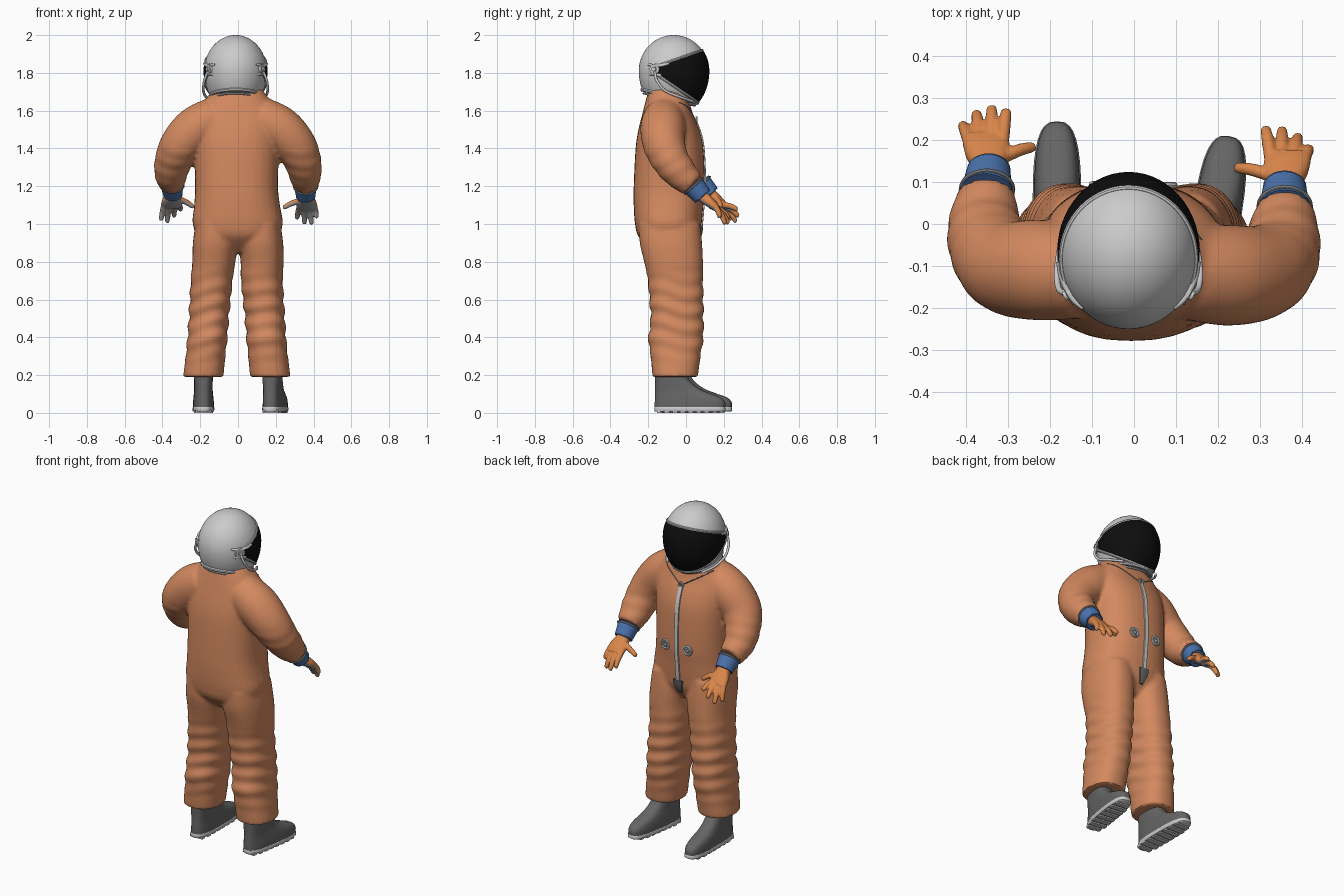
import bpy, bmesh, math
from mathutils import Vector as V
from mathutils.bvhtree import BVHTree

if "Cube" in bpy.data.objects:
    bpy.data.objects.remove(bpy.data.objects["Cube"])


def mat(name, r, g, b):
    m = bpy.data.materials.new(name)
    m.diffuse_color = (r, g, b, 1)
    m.use_nodes = True
    m.node_tree.nodes["Principled BSDF"].inputs["Base Color"].default_value = m.diffuse_color
    return m


ORANGE = mat("suit orange", 0.65, 0.25, 0.115)
GLOVE = mat("glove orange", 0.70, 0.24, 0.07)
BLUE = mat("cuff blue", 0.07, 0.17, 0.42)
DARK = mat("dark grey", 0.13, 0.13, 0.13)
MID = mat("mid grey", 0.35, 0.35, 0.35)
BLACK = mat("visor black", 0.004, 0.004, 0.004)
X, Y = V((1, 0, 0)), V((0, 1, 0))


def finish(name, bm, m=None):
    me = bpy.data.meshes.new(name)
    bm.to_mesh(me)
    bm.free()
    ob = bpy.data.objects.new(name, me)
    bpy.context.collection.objects.link(ob)
    if m:
        me.materials.append(m)
    return ob


def spline(rows, k=6):
    """Catmull-Rom resampling of equal-length rows."""
    out = []
    for i in range(len(rows) - 1):
        a, b, c, d = (rows[max(0, min(len(rows) - 1, i + j))] for j in (-1, 0, 1, 2))
        for s in range(k):
            t = s / k
            out.append([0.5 * (2 * q + (r - p) * t + (2 * p - 5 * q + 4 * r - w) * t * t
                               + (3 * q - p - 3 * r + w) * t ** 3) for p, q, r, w in zip(a, b, c, d)])
    return out + [list(rows[-1])]


def loft(name, rings, m=None, n=32, p=2.0):
    """Skin of superellipse rings given as (centre, half axis u, half axis v)."""
    bm = bmesh.new()
    f = lambda q: math.copysign(abs(q) ** (2 / p), q)
    loops = [[bm.verts.new(c + u * f(math.cos(i * math.tau / n)) + v * f(math.sin(i * math.tau / n)))
              for i in range(n)] for c, u, v in rings]
    for a, b in zip(loops, loops[1:]):
        for i in range(n):
            bm.faces.new((a[i], a[(i + 1) % n], b[(i + 1) % n], b[i]))
    bm.faces.new(loops[0][::-1])
    bm.faces.new(loops[-1])
    bmesh.ops.recalc_face_normals(bm, faces=bm.faces)
    return finish(name, bm, m)


def stack(name, rows, m=None, p=2.0, k=6):
    """Loft of horizontal sections given as (z, x0, x1, y0, y1)."""
    return loft(name, [(V(((a + b) / 2, (c + d) / 2, z)), X * (b - a) / 2, Y * (d - c) / 2)
                       for z, a, b, c, d in spline(rows, k)], m, p=p)


def tube(name, rows, m=None, n=12, k=4):
    """Tube through (x, y, z, radius) rows."""
    rows = spline(rows, k)
    pts = [V(r[:3]) for r in rows]
    u, rings = None, []
    for i, c in enumerate(pts):
        t = (pts[min(i + 1, len(pts) - 1)] - pts[max(i - 1, 0)]).normalized()
        u = t.orthogonal() if u is None else u - t * u.dot(t)
        u.normalize()
        rings.append((c, u * rows[i][3], t.cross(u) * rows[i][3]))
    return loft(name, rings, m, n)


def fuse(name, parts, voxel, smooth):
    """Merge closed parts to one continuous skin."""
    bm = bmesh.new()
    for o in parts:
        bm.from_mesh(o.data)
        bpy.data.objects.remove(o)
    ob = finish(name, bm)
    r = ob.modifiers.new("remesh", 'REMESH')
    r.mode, r.voxel_size = 'VOXEL', voxel
    s = ob.modifiers.new("smooth", 'SMOOTH')
    s.iterations = smooth
    me = bpy.data.meshes.new_from_object(ob.evaluated_get(bpy.context.evaluated_depsgraph_get()))
    ob.modifiers.clear()
    ob.data = me
    me.materials.clear()
    return ob


# suit: torso, legs and arms
parts = [stack("torso", [(0.85, -.08, .08, -.17, .02), (0.93, -.20, .20, -.25, .072), (1.0, -.24, .237, -.27, .083),
                         (1.1, -.232, .222, -.277, .092), (1.2, -.227, .212, -.277, .10), (1.4, -.23, .217, -.267, .092),
                         (1.5, -.23, .225, -.252, .07), (1.58, -.22, .22, -.232, .037), (1.64, -.18, .18, -.217, .02),
                         (1.69, -.145, .145, -.203, 0), (1.72, -.12, .12, -.19, -.01)], p=2.4)]
for s, dx in ((-1, 0), (1, -.013)):
    rows = [(1.0, .02, .225, -.25, .075), (.9, .003, .239, -.245, .085), (.8, .014, .242, -.222, .09),
            (.7, .029, .25, -.202, .09), (.5, .05, .26, -.187, .092), (.4, .057, .267, -.2, .092),
            (.3, .067, .277, -.187, .077), (.19, .077, .291, -.178, .063)]
    rows = [(z, *sorted((s * a + (dx if z < .8 else 0), s * b + (dx if z < .8 else 0))), c, d)
            for z, a, b, c, d in rows]
    parts.append(stack("leg", rows, p=2.3))
HANDS = {-1: (V((-.35, .075, 1.215)), V((-.345, .132, 1.155))), 1: (V((.358, .035, 1.207)), V((.358, .09, 1.145)))}
for s in (-1, 1):
    w, fw = HANDS[s][0], .025 if s < 0 else 0
    parts.append(tube("arm", [(s * .12, -.115, 1.565, .11), (s * .22, -.122 + fw / 2, 1.505, .12),
                              (s * .30, -.115 + fw / 2, 1.42, .112), (s * .342, -.08 + fw, 1.335, .099),
                              (s * .355, -.025 + fw, 1.265, .087), (*w, .068)], n=28, k=6))
suit = fuse("flight_suit", parts, .0115, 4)
suit.data.materials.append(ORANGE)
# cloth folds on the legs and elbows
moves = []
for v in suit.data.vertices:
    x, y, z = v.co
    a = math.atan2(y + .06, x - math.copysign(.16, x))
    d = 0
    if .24 < z < .78:
        d = .0048 * math.sin(math.pi * (z - .24) / .54) * math.sin(z * 70 + 1.1 * math.sin(a + x * 4) + math.sin(2 * a))
    elif abs(x) > .25 and 1.18 < z < 1.45:
        d = .0015 * math.sin(math.pi * (z - 1.18) / .27) * math.sin((z - .6 * y) * 70 + 9 * x)
    moves.append(v.co + v.normal * d)
for v, c in zip(suit.data.vertices, moves):
    v.co = c
skin = BVHTree.FromPolygons([v.co[:] for v in suit.data.vertices], [p.vertices[:] for p in suit.data.polygons])


def chest(x, z):
    hit = skin.ray_cast(V((x, 2, z)), -Y)[0]
    return hit or V((x, 0, z))


# zip, pull ring, crotch patch, neckline cord
zs = [.97 + .03 * i for i in range(20)]
loft("zip", [(chest(-.005, z), X * .013, Y * .007) for z in zs], None, 8, 5)
loft("crotch_patch", [(chest(-.003, z), X * w, Y * .009)
                      for z, w in ((.985, .032), (.965, .031), (.945, .026), (.92, .018), (.9, .012))], DARK, 12, 4)
cord = [chest(x, 1.545 + abs(x) * .62) for x in [i * .02 - .16 for i in range(17)]]
tube("neckline_cord", [(*c, .003) for c in cord], DARK, 6, 1)


def ring(name, c, r, thick, m, plane=(X, V((0, 0, 1)))):
    tube(name, [(*(c + plane[0] * r * math.cos(t) + plane[1] * r * math.sin(t)), thick)
                for t in [i * math.tau / 24 for i in range(25)]], m, 8, 1)


ring("zip_pull", chest(-.005, 1.55) + Y * .006, .014, .006, None)
for x in (-.075, .072):
    c = chest(x, 1.185)
    ring("hose_port_rim", c, .024, .008, None)
    ring("hose_port_inner", c, .011, .006, MID)
    tube("hose_port", [(*(c - Y * .01), .024), (*(c + Y * .003), .024)], None, 20, 1)

# cuffs and gloves
TIPS = {-1: [(-.303, .274, 1.075), (-.338, .28, 1.04), (-.375, .266, 1.01), (-.408, .237, 1.02), (-.235, .185, 1.09)],
        1: [(.312, .23, 1.03), (.352, .227, 1.002), (.39, .21, 1.0), (.417, .18, 1.035), (.239, .135, 1.085)]}
for s, (a, b) in HANDS.items():
    d = (b - a).normalized()
    tube("cuff", [(*a, .062), (*(b - d * .004), .051)], BLUE, 28, 1)
    n = X.cross(d).normalized()
    ring("cuff_seam", a + d * .01, .063, .0045, MID, (X, n))
    ring("cuff_edge", b - d * .004, .048, .004, BLUE, (X, n))
    kn = b + V((s * .008, .074, -.062))
    d = (kn - b).normalized()
    n = X.cross(d).normalized()
    n = n if n.z > 0 else -n
    hand = [loft("palm", [(b + d * t, X * rx, n * ry) for t, rx, ry in
                          ((-.02, .04, .034), (.01, .041, .031), (.04, .052, .028), (.075, .056, .024), (.1, .054, .018))], p=2.4)]
    for i, tip in enumerate(TIPS[s]):
        tip = V(tip)
        base = kn + X * s * (-.039 + .026 * i) - d * .015 if i < 4 else b + d * .03 - X * s * .027
        mid = base.lerp(tip, .55) + n * .006
        hand.append(tube("finger", [(*base, .0165), (*mid, .0155), (*base.lerp(tip, .93), .0125), (*tip, .007)], n=10))
    glove = fuse("glove", hand, .005, 3)
    glove.data.materials.append(GLOVE)
    glove.data.materials.append(MID)
    for f in glove.data.polygons:
        f.material_index = int(f.normal.dot(n) < -.6)

# boots: upper, sole and tread bars
for s, x, y, turn, length in ((-1, -.183, .004, 0, 1), (1, .192, -.014, -.15, .94)):
    made = [stack("boot", [(.02, -.055, .055, -.163, .237), (.055, -.055, .055, -.163, .238), (.08, -.053, .053, -.162, .215),
                           (.1, -.051, .051, -.161, .165), (.12, -.049, .049, -.16, .11), (.15, -.049, .049, -.16, .06),
                           (.19, -.05, .05, -.16, .025), (.25, -.052, .052, -.16, .01)], DARK, 2.8, 4),
            stack("sole", [(.007, -.054, .054, -.162, .234), (.011, -.057, .057, -.165, .24),
                           (.026, -.058, .058, -.165, .24), (.03, -.056, .056, -.163, .238)], None, 2.9, 1)]
    for i in range(8):
        ty, w = -.145 + i * .045, .042 if i in (0, 7) else .05
        made.append(stack("tread_bar", [(0, -w, w, ty, ty + .03), (.014, -w, w, ty, ty + .03)], None, 12, 1))
    for o in made:
        o.location, o.rotation_euler, o.scale = (x, y, 0), (0, 0, turn), (1, length, 1)

# helmet shell and visor
HC = V((-.013, -.065, 1.81))


def dome(scale):
    bm = bmesh.new()
    bmesh.ops.create_uvsphere(bm, u_segments=56, v_segments=36, radius=1)
    for v in bm.verts:
        x, y, z = v.co * scale
        v.co = HC + V((x * .166, y * .185, z * (.19 if z > 0 else .23)))
    return bm


def cut(bm, y, z, slope, up):
    bmesh.ops.bisect_plane(bm, geom=bm.verts[:] + bm.edges[:] + bm.faces[:], plane_co=(0, y, z),
                           plane_no=V((0, -slope, 1)) * up, clear_outer=True)


bm = dome(1)
shell = BVHTree.FromBMesh(bm)
cut(bm, -.22, 1.70, -.24, -1)
bmesh.ops.edgeloop_fill(bm, edges=[e for e in bm.edges if e.is_boundary])
finish("helmet", bm)
bm = dome(1.02)
cut(bm, -.17, 1.828, .35, 1)
cut(bm, -.17, 1.808, -.68, -1)
finish("visor", bm, BLACK)


def rim(name, y, z, slope, sweep, r, m=None):
    o, d, pts = V((-.013, y, z)), V((0, 1, slope)).normalized(), []
    for i in range(49):
        t = sweep * i / 48
        hit = shell.ray_cast(o, X * math.cos(t) + d * math.sin(t))[0]
        if hit:
            pts.append((*hit, r))
    tube(name, pts, m, 8, 1)


rim("visor_top_rim", -.17, 1.83, .35, math.pi, .007)
rim("visor_bottom_rim", -.17, 1.803, -.68, math.pi, .008)
rim("neck_ring", -.07, 1.672, -.24, math.tau, .010)
rim("neck_seam", -.07, 1.655, -.24, math.tau, .006)

# helmet side fittings and hoses
for s in (-1, 1):
    P = lambda x, y, z, r: (s * x - .013, y, z, r)
    tube("visor_hinge", [P(.12, -.155, 1.82, .03), P(.146, -.168, 1.82, .028)], None, 16, 1)
    tube("hinge_knob", [P(.135, -.163, 1.82, .013), P(.154, -.172, 1.82, .012)], None, 12, 1)
    tube("hinge_arm", [P(.107, -.2, 1.845, .006), P(.134, -.175, 1.84, .008), P(.157, -.13, 1.84, .008), P(.166, -.09, 1.85, .006)])
    tube("hinge_bracket", [P(.108, -.195, 1.79, .006), P(.138, -.168, 1.795, .008), P(.157, -.13, 1.785, .007)])
    tube("air_hose", [P(.146, -.165, 1.81, .007), P(.165, -.155, 1.76, .007), P(.17, -.11, 1.705, .007),
                      P(.155, -.03, 1.672, .007), P(.115, .035, 1.65, .007)])

# shading
for o in bpy.context.collection.objects:
    o.select_set(True)
    bpy.context.view_layer.objects.active = o
bpy.ops.object.shade_smooth_by_angle(angle=math.radians(40))
